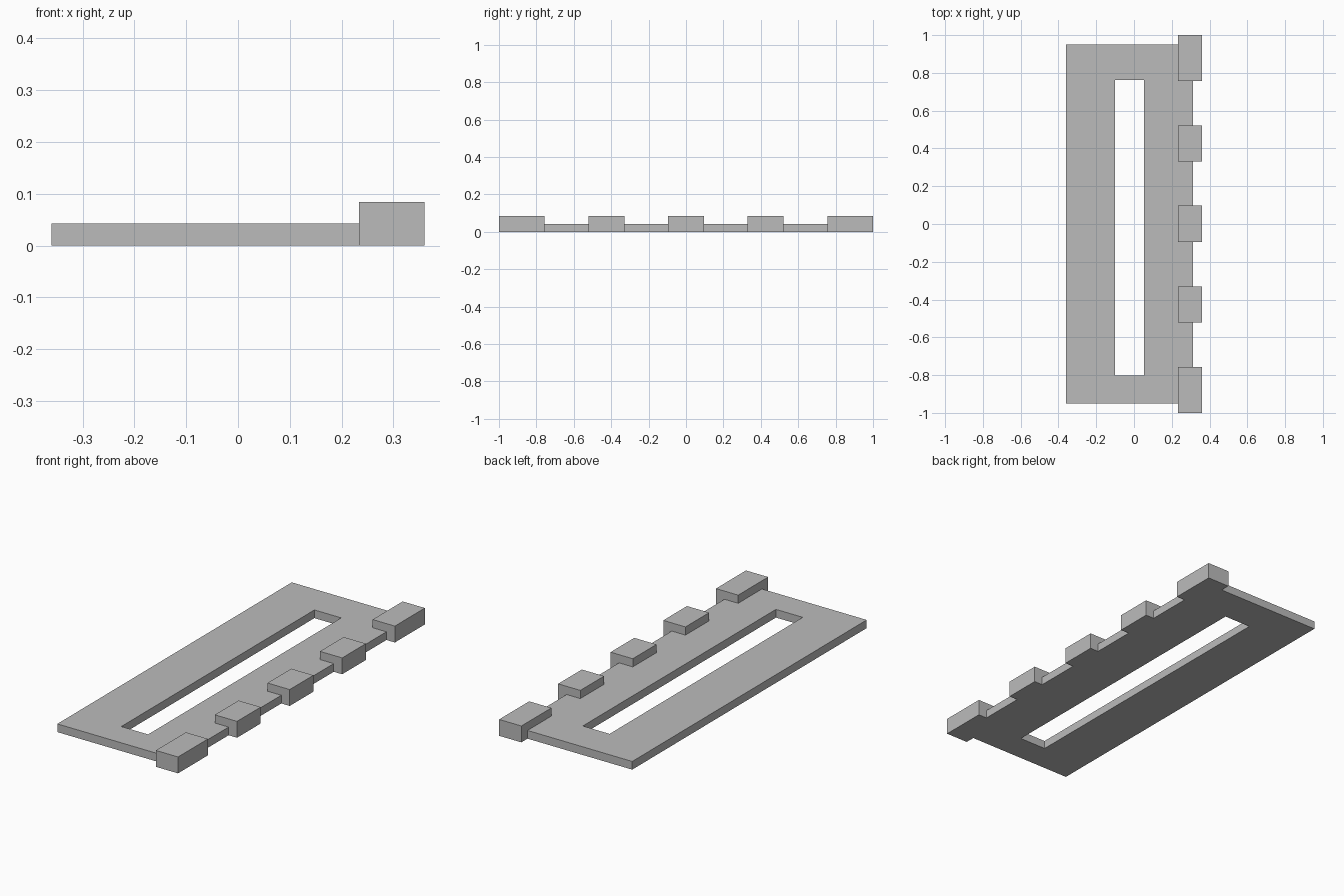
import bpy
import bmesh

cube = bpy.data.objects.get("Cube")
if cube:
    bpy.data.objects.remove(cube, do_unlink=True)

GREY = (0.5, 0.5, 0.5, 1.0)
mat = bpy.data.materials.new("plain grey")
mat.use_nodes = True
mat.diffuse_color = GREY
mat.node_tree.nodes["Principled BSDF"].inputs["Base Color"].default_value = GREY


def rectangle(bm, x0, x1, y0, y1):
    return [bm.verts.new((x, y, 0)) for x, y in ((x0, y0), (x1, y0), (x1, y1), (x0, y1))]


def extrude_object(name, bm, height):
    """Raise the flat outline to a solid and add it to the scene."""
    raised = bmesh.ops.extrude_face_region(bm, geom=bm.faces[:], use_keep_orig=True)
    verts = [g for g in raised["geom"] if isinstance(g, bmesh.types.BMVert)]
    bmesh.ops.translate(bm, vec=(0, 0, height), verts=verts)
    bmesh.ops.recalc_face_normals(bm, faces=bm.faces[:])
    mesh = bpy.data.meshes.new(name)
    bm.to_mesh(mesh)
    bm.free()
    mesh.materials.append(mat)
    obj = bpy.data.objects.new(name, mesh)
    bpy.context.collection.objects.link(obj)
    return obj


# Flat base plate with a long slot
bm = bmesh.new()
outer = rectangle(bm, -0.36, 0.312, -0.95, 0.95)
inner = rectangle(bm, -0.10, 0.052, -0.803, 0.762)
for i in range(4):
    j = (i + 1) % 4
    bm.faces.new((outer[i], outer[j], inner[j], inner[i]))
extrude_object("slotted_plate", bm, 0.042)

# Raised blocks along the left edge, the end ones longer
blocks = {
    "front_end_block": (-1.0, -0.757),
    "front_block": (-0.522, -0.33),
    "middle_block": (-0.095, 0.097),
    "back_block": (0.33, 0.522),
    "back_end_block": (0.757, 1.0),
}
for name, (y0, y1) in blocks.items():
    bm = bmesh.new()
    bm.faces.new(rectangle(bm, 0.234, 0.36, y0, y1))
    extrude_object(name, bm, 0.084)
